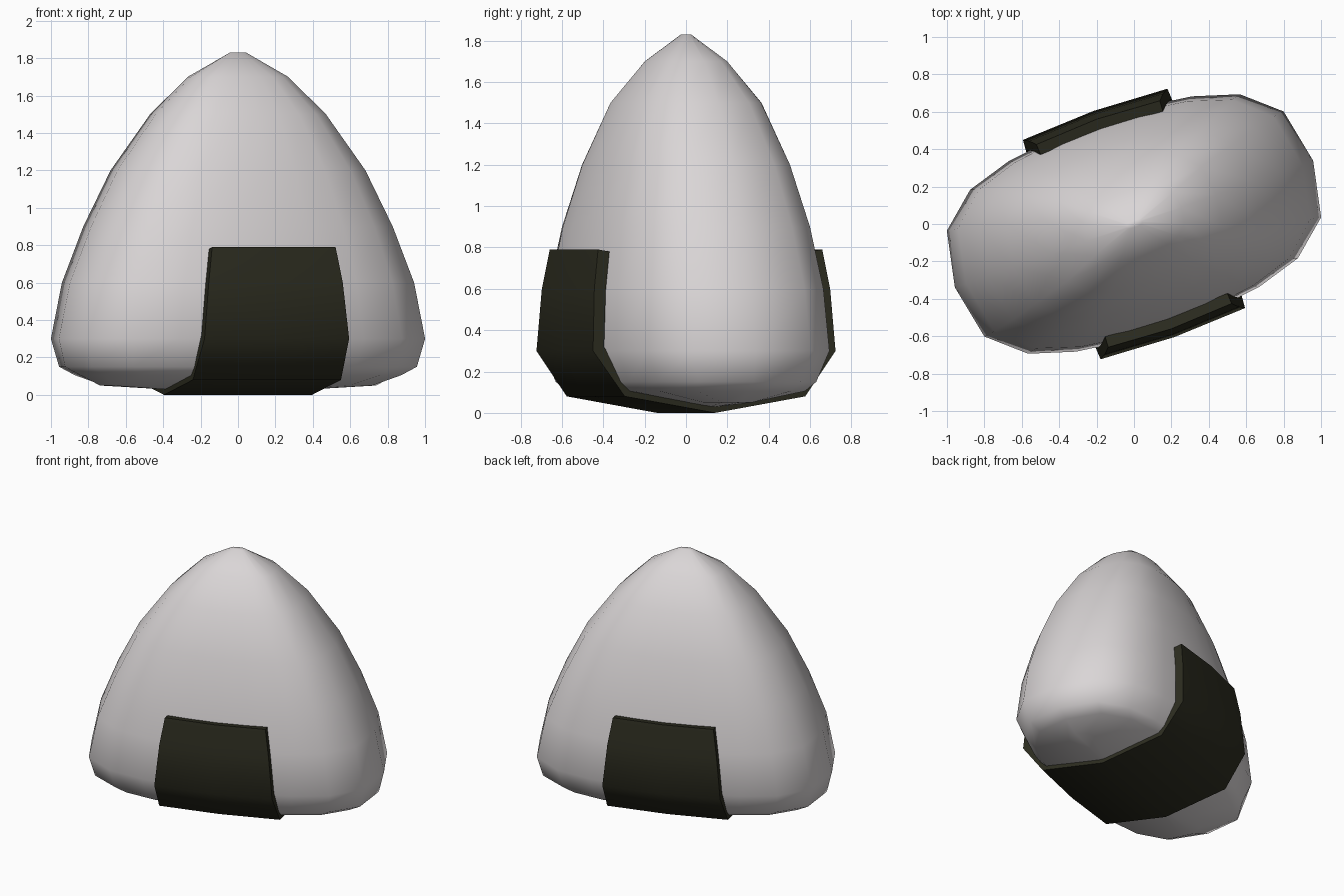
import bpy, bmesh, math

if "Cube" in bpy.data.objects:
    bpy.data.objects.remove(bpy.data.objects["Cube"])

TURN = math.radians(19.5)   # the rice ball is turned about z


def material(name, rgb):
    m = bpy.data.materials.new(name)
    m.diffuse_color = (*rgb, 1)
    m.use_nodes = True
    m.node_tree.nodes["Principled BSDF"].inputs["Base Color"].default_value = m.diffuse_color
    return m


def make_object(name, bm, mat, angle):
    bmesh.ops.recalc_face_normals(bm, faces=bm.faces)
    me = bpy.data.meshes.new(name)
    bm.to_mesh(me)
    bm.free()
    me.materials.append(mat)
    ob = bpy.data.objects.new(name, me)
    ob.rotation_euler.z = TURN
    bpy.context.collection.objects.link(ob)
    bpy.ops.object.select_all(action='DESELECT')
    ob.select_set(True)
    bpy.context.view_layer.objects.active = ob
    bpy.ops.object.shade_smooth_by_angle(angle=math.radians(angle))
    return ob


rice = material("rice white", (0.70, 0.67, 0.675))
seaweed = material("seaweed dark green", (0.025, 0.025, 0.014))

# Rice body: rounded cross-section, mirrored from a quarter, lofted up
quarter = [(1.016, 0), (.955, .30), (.765, .465), (.52, .54), (.25, .575), (0, .585)]
half = quarter + [(-x, y) for x, y in quarter[-2::-1]]
section = half + [(x, -y) for x, y in half[-2:0:-1]]
# (height, x scale, y scale)
levels = [(.03, .42, .06), (.05, .77, .25), (.105, .88, .80), (.15, .965, .875),
          (.30, 1, 1), (.60, .938, .97), (.90, .82, .89), (1.20, .673, .755),
          (1.50, .46, .56), (1.70, .265, .30), (1.83, .045, .03)]
bm = bmesh.new()
rings = [[bm.verts.new((x * sx, y * sy, z)) for x, y in section] for z, sx, sy in levels]
n = len(section)
for a, b in zip(rings, rings[1:]):
    for i in range(n):
        j = (i + 1) % n
        bm.faces.new((a[i], a[j], b[j], b[i]))
bm.faces.new(rings[0][::-1])
bm.faces.new(rings[-1])
make_object("rice_body", bm, rice, 75)

# Seaweed wrap: strip running under the base and up both faces
# (depth, height, half width)
side = [(.575, .79, .35), (.605, .60, .38), (.622, .30, .41), (.463, .08, .42)]
path = [(-y, z, w) for y, z, w in side] + [(0, 0, .42)] + side[::-1]
bm = bmesh.new()
rows = []
for y, z, w in path:
    bulge = math.copysign(.02, y) if y else 0
    rows.append([bm.verts.new((k * w, y + (bulge if k == 0 else 0), z)) for k in (-1, 0, 1)])
for a, b in zip(rows, rows[1:]):
    for i in range(2):
        bm.faces.new((a[i], b[i], b[i + 1], a[i + 1]))
bmesh.ops.recalc_face_normals(bm, faces=bm.faces)
# make the sheet face outward (down at the base), then thicken inward
bm.normal_update()
if sum(f.normal.z for f in bm.faces if f.calc_center_median().z < .1) > 0:
    bmesh.ops.reverse_faces(bm, faces=bm.faces)
outer = bm.faces[:]
bm.normal_update()
inner = {v: bm.verts.new(v.co - v.normal * .06) for v in list(bm.verts)}
rim = [e for e in bm.edges if e.is_boundary]
for f in outer:
    bm.faces.new([inner[v] for v in reversed(f.verts)])
for e in rim:
    a, b = e.verts
    bm.faces.new((a, b, inner[b], inner[a]))
make_object("seaweed_wrap", bm, seaweed, 45)
